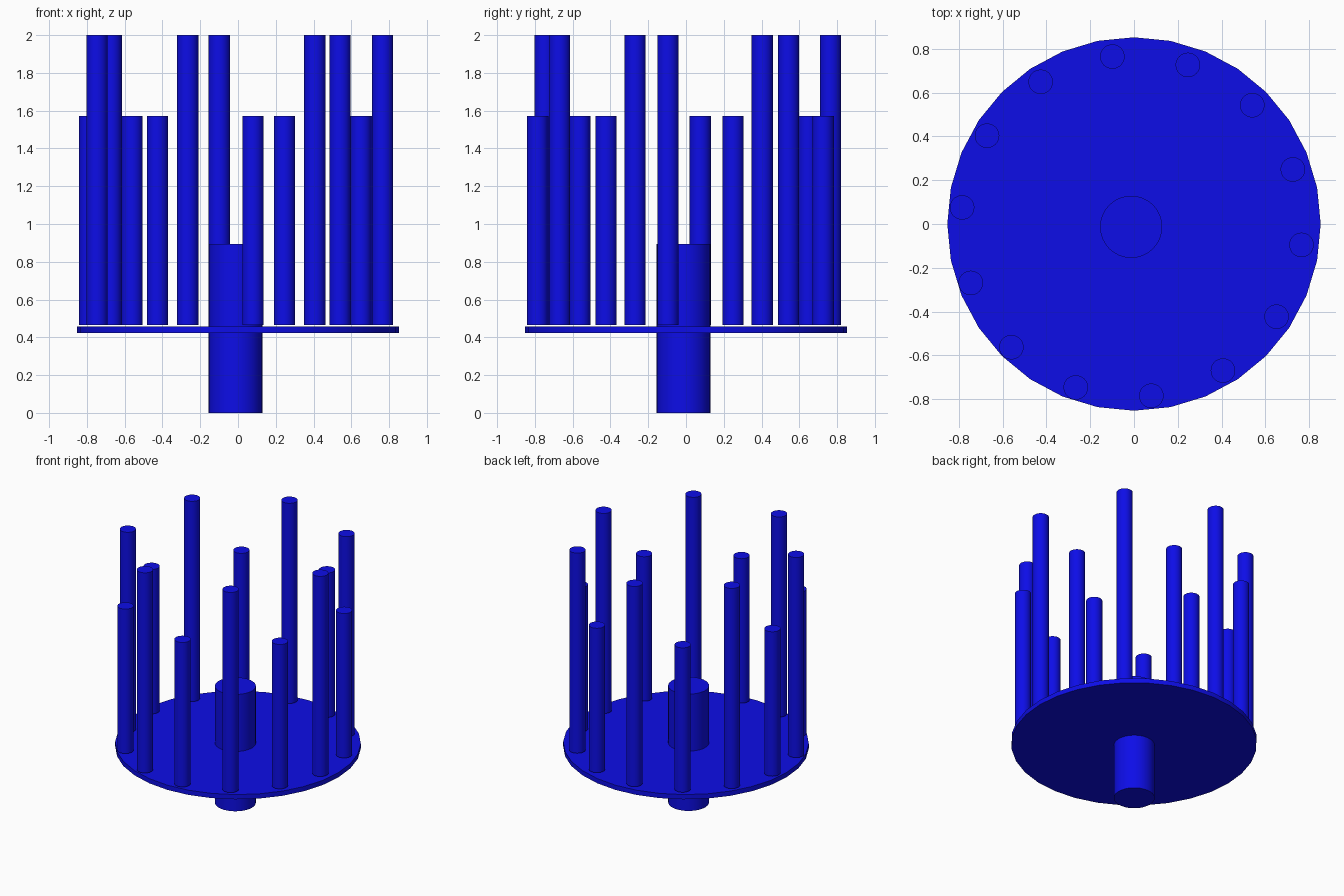
import bpy
import math

if "Cube" in bpy.data.objects:
    bpy.data.objects.remove(bpy.data.objects["Cube"])

blue = bpy.data.materials.new("deep blue")
blue.diffuse_color = (0.004, 0.004, 0.8, 1)
blue.use_nodes = True
blue.node_tree.nodes["Principled BSDF"].inputs["Base Color"].default_value = blue.diffuse_color


def cylinder(name, x, y, z0, z1, radius, sides=32):
    bpy.ops.mesh.primitive_cylinder_add(vertices=sides, radius=radius, depth=z1 - z0,
                                        location=(x, y, (z0 + z1) / 2))
    ob = bpy.context.object
    ob.name = name
    ob.data.materials.append(blue)
    bpy.ops.object.shade_smooth_by_angle(angle=math.radians(30))
    return ob


# Round plate and central post
cylinder("plate", 0, 0, 0.422, 0.458, 0.853)
cylinder("centre_post", -0.013, -0.013, 0, 0.895, 0.142)

# Ring of fourteen rods, alternating tall and short
CENTRE, RING, COUNT = -0.01, 0.78, 14
for i in range(COUNT):
    a = math.radians(-6.3) + i * math.tau / COUNT
    tall = i % 2 == 0
    cylinder(f"{'tall' if tall else 'short'}_rod_{i // 2 + 1}",
             CENTRE + RING * math.cos(a), CENTRE + RING * math.sin(a),
             0.466, 2.0 if tall else 1.573, 0.056)
